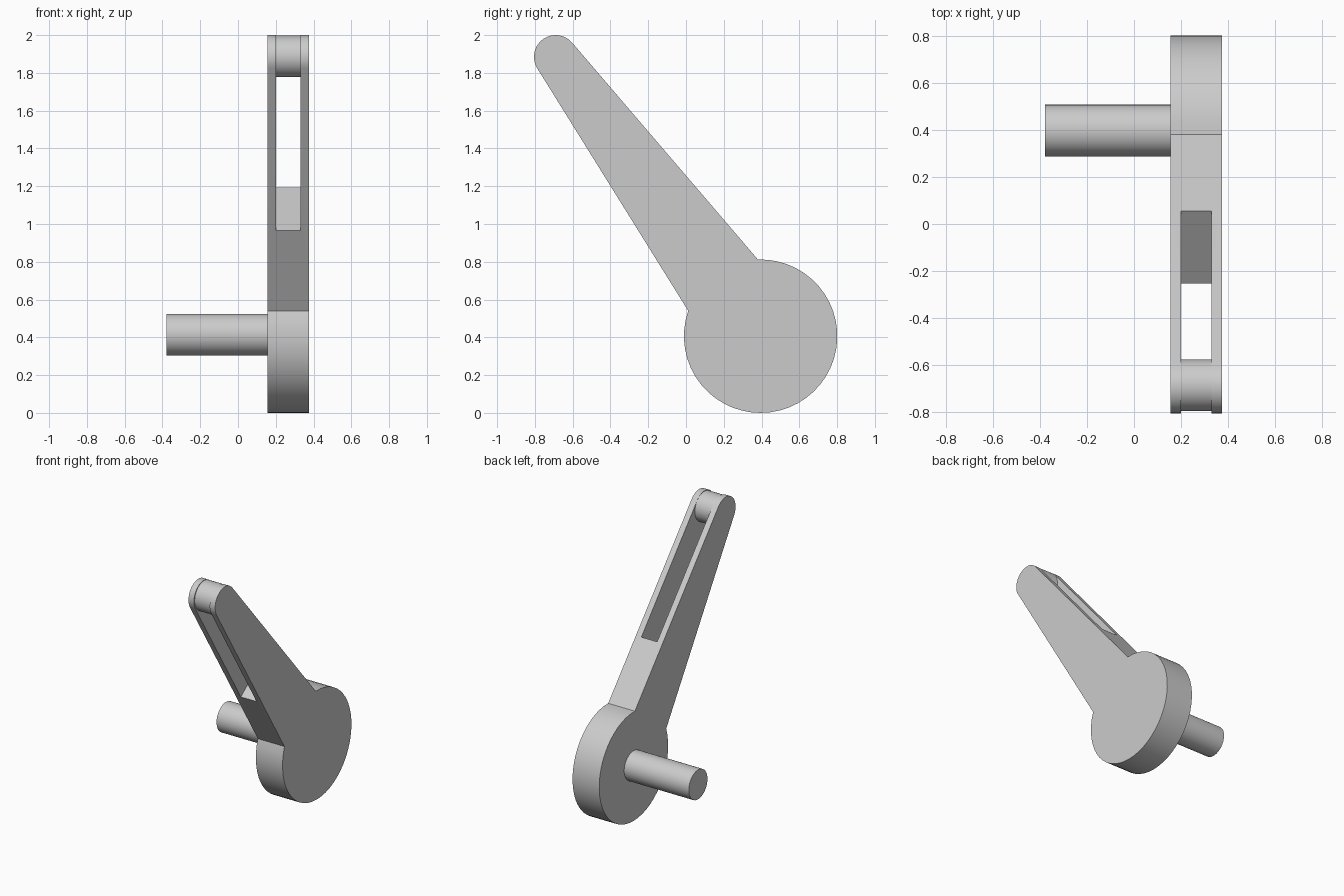
import bpy, bmesh
from math import radians, cos, sin, pi
from mathutils import Matrix

cube = bpy.data.objects.get("Cube")
if cube:
    bpy.data.objects.remove(cube, do_unlink=True)

# One plain grey for the whole lever
grey = bpy.data.materials.new("plain grey")
grey.use_nodes = True
grey.diffuse_color = (0.6, 0.6, 0.6, 1)
grey.node_tree.nodes["Principled BSDF"].inputs["Base Color"].default_value = (0.6, 0.6, 0.6, 1)


def finish(name, bm):
    bmesh.ops.recalc_face_normals(bm, faces=bm.faces)
    mesh = bpy.data.meshes.new(name)
    bm.to_mesh(mesh)
    bm.free()
    mesh.materials.append(grey)
    obj = bpy.data.objects.new(name, mesh)
    bpy.context.collection.objects.link(obj)
    return obj


def prism(name, outline, x0, x1):
    """Extrude a (y, z) outline along x."""
    bm = bmesh.new()
    face = bm.faces.new([bm.verts.new((x0, y, z)) for y, z in outline])
    new = bmesh.ops.extrude_face_region(bm, geom=[face])["geom"]
    moved = [g for g in new if isinstance(g, bmesh.types.BMVert)]
    bmesh.ops.translate(bm, verts=moved, vec=(x1 - x0, 0, 0))
    return finish(name, bm)


def rod(name, center, radius, x0, x1):
    bm = bmesh.new()
    place = Matrix.Translation(((x0 + x1) / 2, *center)) @ Matrix.Rotation(pi / 2, 4, "Y")
    bmesh.ops.create_cone(bm, cap_ends=True, segments=48, radius1=radius,
                          radius2=radius, depth=x1 - x0, matrix=place)
    return finish(name, bm)


def arc(center, radius, start, end, steps):
    angles = [radians(start + (end - start) * i / steps) for i in range(steps + 1)]
    return [(center[0] + radius * cos(a), center[1] + radius * sin(a)) for a in angles]


def smooth(obj):
    bpy.ops.object.select_all(action="DESELECT")
    obj.select_set(True)
    bpy.context.view_layer.objects.active = obj
    bpy.ops.object.shade_smooth_by_angle(angle=radians(30))


hub, tip = (0.395, 0.406), (-0.69, 1.885)

# Hub disc and tapered arm share one outline
outline = arc(hub, 0.406, 92, -199.3, 40) + arc(tip, 0.115, 211.6, 40.7, 20)
arm = prism("lever_arm", outline, 0.155, 0.375)

# Slot that opens the arm into a fork, with a sloping floor
slot = prism("slot_cutter", [(-0.567, 0.73), (0.38, 1.435), (-0.3, 2.4), (-1.3, 2.2)], 0.2, 0.33)
slot.hide_render = True
cut = arm.modifiers.new("slot", "BOOLEAN")
cut.operation = "DIFFERENCE"
cut.solver = "EXACT"
cut.object = slot
bpy.context.view_layer.objects.active = arm
bpy.ops.object.modifier_apply(modifier=cut.name)
bpy.data.objects.remove(slot, do_unlink=True)

# Roller in the fork and the pivot shaft on the hub
roller = rod("tip_roller", (-0.686, 1.887), 0.11, 0.2, 0.33)
shaft = rod("pivot_shaft", (0.397, 0.414), 0.11, -0.378, 0.155)

for part in (arm, roller, shaft):
    smooth(part)
